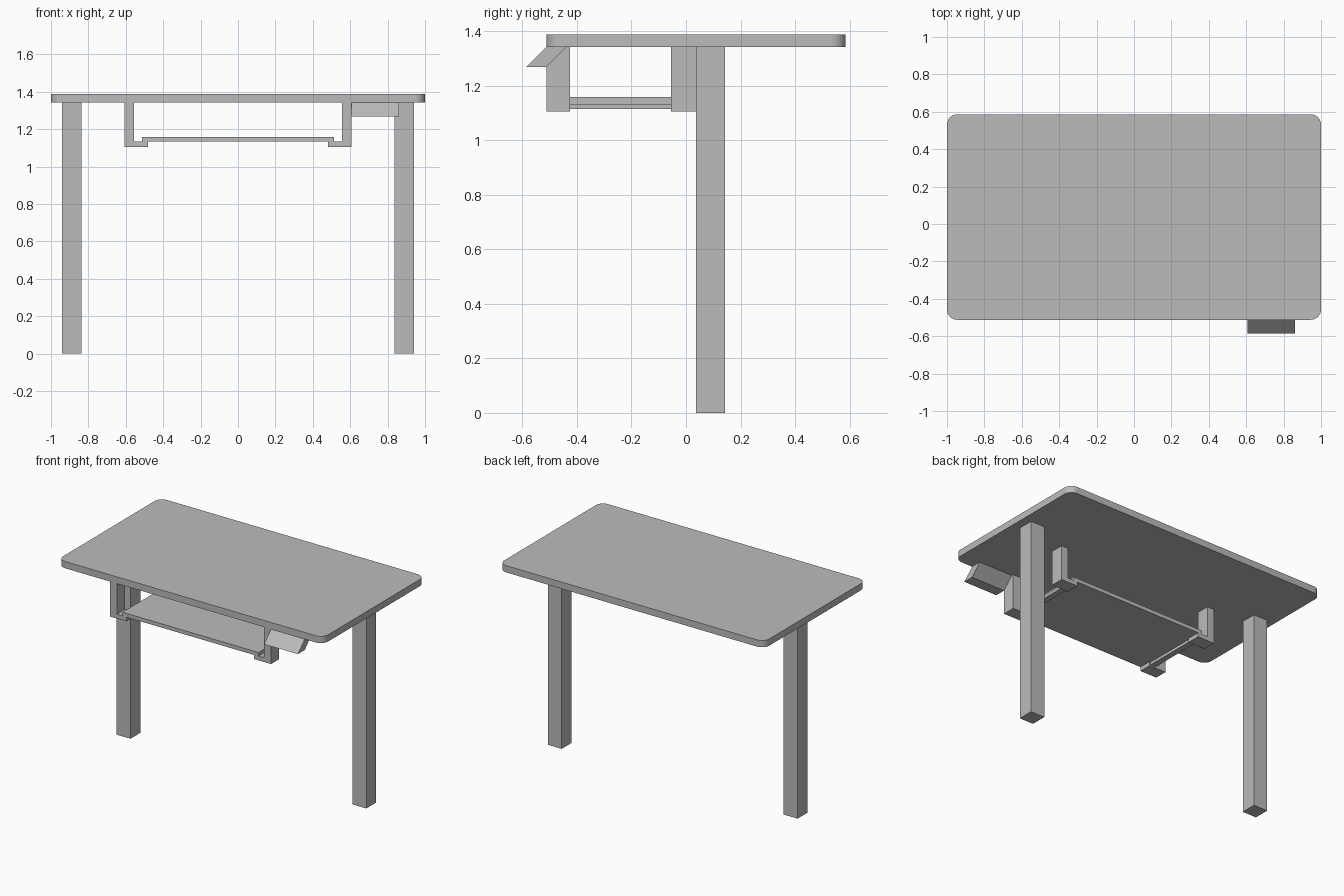
import bpy, bmesh
from mathutils import Vector

cube = bpy.data.objects.get("Cube")
if cube:
    bpy.data.objects.remove(cube, do_unlink=True)

grey = bpy.data.materials.new("plain_grey")
grey.use_nodes = True
COLOUR = (0.5, 0.5, 0.5, 1)
grey.diffuse_color = COLOUR
grey.node_tree.nodes["Principled BSDF"].inputs["Base Color"].default_value = COLOUR

TOP, UNDER = 1.389, 1.343        # faces of the table top
FRONT, BACK = -0.512, 0.586


def prism(name, profile, axis, start, end, corner=0):
    """Extrude a 2D profile along x, y or z; optionally round its long edges."""
    place = {"x": lambda a, b, t: (t, a, b),
             "y": lambda a, b, t: (a, t, b),
             "z": lambda a, b, t: (a, b, t)}[axis]
    bm = bmesh.new()
    face = bm.faces.new([bm.verts.new(place(a, b, start)) for a, b in profile])
    new = bmesh.ops.extrude_face_region(bm, geom=[face])["geom"]
    moved = [v for v in new if isinstance(v, bmesh.types.BMVert)]
    bmesh.ops.translate(bm, verts=moved, vec=Vector(place(0, 0, end - start)))
    if corner:
        index = "xyz".index(axis)
        sides = [e for e in bm.edges
                 if abs(e.verts[0].co[index] - e.verts[1].co[index]) > 1e-4]
        bmesh.ops.bevel(bm, geom=sides, offset=corner, segments=10,
                        profile=0.5, affect="EDGES")
    bmesh.ops.recalc_face_normals(bm, faces=bm.faces)
    mesh = bpy.data.meshes.new(name)
    bm.to_mesh(mesh)
    bm.free()
    mesh.materials.append(grey)
    obj = bpy.data.objects.new(name, mesh)
    bpy.context.collection.objects.link(obj)
    return obj


def rect(a0, a1, b0, b1):
    return [(a0, b0), (a1, b0), (a1, b1), (a0, b1)]


# Table top with rounded corners
top = prism("table_top", rect(-1, 1, FRONT, BACK), "z", UNDER, TOP, corner=0.055)
bpy.ops.object.select_all(action="DESELECT")
top.select_set(True)
bpy.context.view_layer.objects.active = top
bpy.ops.object.shade_smooth_by_angle()

# Keyboard tray hung below the top
prism("tray", rect(-0.513, 0.513, 1.133, 1.159), "y", FRONT, 0.036)

for side, s in (("left", 1), ("right", -1)):
    # Square leg
    prism(side + "_leg", rect(s * 0.837, s * 0.942, 0.037, 0.144), "z", 0, UNDER)
    # L-shaped hangers, front and back
    hanger = [(s * x, z) for x, z in ((0.607, UNDER), (0.607, 1.105), (0.481, 1.105),
                                      (0.481, 1.134), (0.555, 1.134), (0.555, UNDER))]
    for end, y0, y1 in (("front", FRONT, -0.425), ("back", -0.055, 0.036)):
        prism(f"{side}_{end}_hanger", hanger, "y", y0, y1)
    # Slim runner joining the hanger feet under the tray
    prism(side + "_runner", rect(s * 0.49, s * 0.53, 1.114, 1.134), "y", -0.43, -0.05)

# Slanted control box under the front edge
prism("control_box", [(-0.586, 1.269), (-0.513, 1.269), (-0.439, UNDER), (FRONT, UNDER)],
      "x", 0.607, 0.862)
